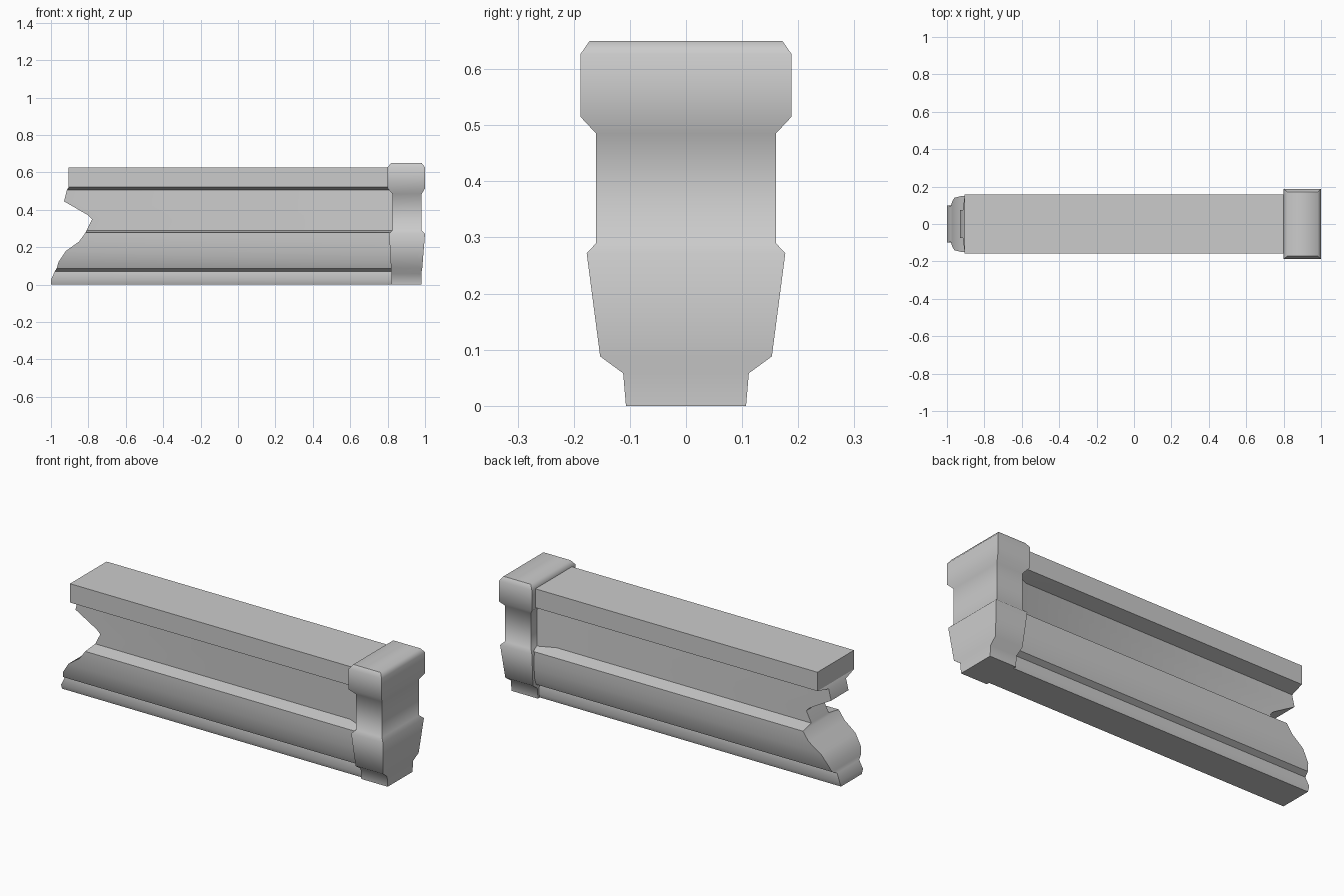
import bpy, bmesh, math

old = bpy.data.objects.get("Cube")
if old:
    bpy.data.objects.remove(old, do_unlink=True)

stone = bpy.data.materials.new("grey_stone")
stone.use_nodes = True
GREY = (0.6, 0.6, 0.6, 1)
stone.diffuse_color = GREY
stone.node_tree.nodes["Principled BSDF"].inputs["Base Color"].default_value = GREY


def finish(bm, name, angle):
    bmesh.ops.recalc_face_normals(bm, faces=bm.faces)
    mesh = bpy.data.meshes.new(name)
    bm.to_mesh(mesh)
    bm.free()
    obj = bpy.data.objects.new(name, mesh)
    mesh.materials.append(stone)
    bpy.context.collection.objects.link(obj)
    bpy.ops.object.select_all(action="DESELECT")
    obj.select_set(True)
    bpy.context.view_layer.objects.active = obj
    bpy.ops.object.shade_smooth_by_angle(angle=math.radians(angle))


def bridge(bm, a, b):
    n = len(a)
    for i in range(n):
        j = (i + 1) % n
        bm.faces.new((a[i], a[j], b[j], b[i]))


# Broken rail: half width, height, broken-end x, flag for the web
section = [
    (0.090, 0.00, -1.00, 0), (0.100, 0.025, -1.00, 0), (0.095, 0.07, -0.98, 0),
    (0.125, 0.085, -0.97, 0), (0.140, 0.12, -0.96, 0), (0.150, 0.18, -0.92, 0),
    (0.155, 0.23, -0.85, 0), (0.155, 0.278, -0.815, 0),
    (0.075, 0.29, -0.81, 1), (0.075, 0.35, -0.78, 1), (0.075, 0.37, -0.80, 1),
    (0.075, 0.445, -0.93, 1), (0.075, 0.505, -0.915, 1),
    (0.158, 0.522, -0.905, 0), (0.158, 0.625, -0.905, 0),
]
bm = bmesh.new()
rings = []
for station in (None, 0.73, 0.81, 0.85):
    half = []
    for y, z, broken, web in section:
        x = broken if station is None else station
        # The web flares out where it meets the post
        if web and x > 0.8:
            y = 0.11
        half.append((x, y, z))
    points = half + [(x, -y, z) for x, y, z in reversed(half)]
    rings.append([bm.verts.new(p) for p in points])
for a, b in zip(rings, rings[1:]):
    bridge(bm, a, b)
# Close both ends with strips that follow the break
for ring in (rings[0], rings[-1]):
    last = len(ring) - 1
    for i in range(len(section) - 1):
        bm.faces.new((ring[i], ring[i + 1], ring[last - i - 1], ring[last - i]))
finish(bm, "broken_rail", 30)

# End post: height, half depth, left x, right x
levels = [
    (0.000, 0.107, 0.820, 0.980), (0.058, 0.112, 0.820, 0.980),
    (0.088, 0.153, 0.818, 0.985), (0.272, 0.177, 0.808, 1.000),
    (0.290, 0.160, 0.825, 0.982), (0.485, 0.160, 0.825, 0.982),
    (0.515, 0.188, 0.800, 1.000), (0.627, 0.188, 0.800, 1.000),
    (0.650, 0.172, 0.818, 0.982),
]
bm = bmesh.new()
rings = []
for z, d, x0, x1 in levels:
    rings.append([bm.verts.new(p) for p in
                  ((x0, -d, z), (x1, -d, z), (x1, d, z), (x0, d, z))])
for a, b in zip(rings, rings[1:]):
    bridge(bm, a, b)
bm.faces.new(rings[0])
bm.faces.new(rings[-1])
finish(bm, "end_post", 55)
